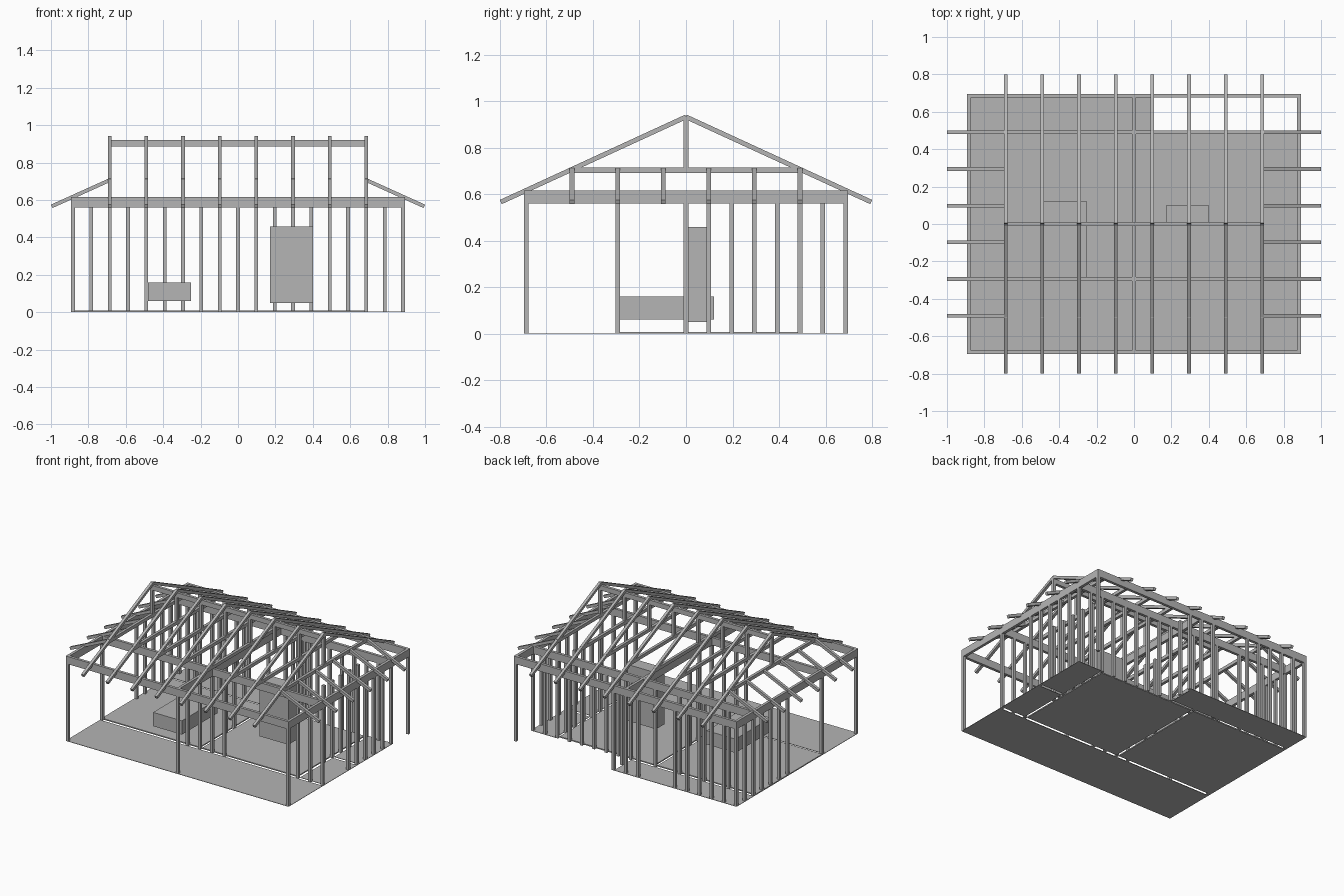
import bpy, bmesh, math
from mathutils import Matrix, Vector

cube = bpy.data.objects.get("Cube")
if cube:
    bpy.data.objects.remove(cube, do_unlink=True)

GREY = (0.46, 0.46, 0.46, 1)
mat = bpy.data.materials.new("plain grey")
mat.use_nodes = True
mat.diffuse_color = GREY
mat.node_tree.nodes["Principled BSDF"].inputs["Base Color"].default_value = GREY

U = 0.098            # framing module
W = 0.02             # timber width
EX, EY = 9 * U, 7 * U
POST_TOP, BEAM_TOP = 0.56, 0.615
RIDGE_Z, EAVE_Z = 0.932, 0.566
FRONT, BACK = -3 * U, 5 * U


def make(name, build):
    """Create one object whose mesh is filled by build(bm)."""
    bm = bmesh.new()
    build(bm)
    mesh = bpy.data.meshes.new(name)
    bm.to_mesh(mesh)
    bm.free()
    mesh.materials.append(mat)
    bpy.context.collection.objects.link(bpy.data.objects.new(name, mesh))


def box(bm, x0, x1, y0, y1, z0, z1):
    size = Matrix.Diagonal((x1 - x0, y1 - y0, z1 - z0, 1))
    centre = Vector((x0 + x1, y0 + y1, z0 + z1)) / 2
    bmesh.ops.create_cube(bm, size=1, matrix=Matrix.Translation(centre) @ size)


def boxes(name, items):
    def build(bm):
        for item in items:
            box(bm, *item)
    make(name, build)


def timber(bm, a, b, depth=W):
    """Square-cut sloping timber between two points."""
    a, b = Vector(a), Vector(b)
    along = (b - a).normalized()
    side = Vector((0, 0, 1)).cross(along).normalized()
    up = along.cross(side)
    frame = Matrix((along, side, up)).transposed().to_4x4()
    size = Matrix.Diagonal(((b - a).length, W, depth, 1))
    bmesh.ops.create_cube(bm, size=1, matrix=Matrix.Translation((a + b) / 2) @ frame @ size)


def posts(name, spots):
    h = W / 2
    boxes(name, [(x * U - h, x * U + h, y * U - h, y * U + h, 0, POST_TOP) for x, y in spots])


def beam_x(y, x0=-EX, x1=EX, z0=POST_TOP, z1=BEAM_TOP):
    return (x0 - W / 2, x1 + W / 2, y - W / 2, y + W / 2, z0, z1)


def beam_y(x, y0=-EY, y1=EY, z0=POST_TOP, z1=BEAM_TOP):
    return (x - W / 2, x + W / 2, y0 - W / 2, y1 + W / 2, z0, z1)


# Floors: raised rooms with low slabs around them, split along the wall lines
g = W / 2
LOW, HIGH = 0.003, 0.008
boxes("porch_floor", [(-EX - g, EX + g, -EY - g, FRONT - g, 0, LOW)])
boxes("room_floors", [
    (-EX - g, -U - g, FRONT + g, BACK - g, 0, HIGH),
    (-U + g, 7 * U - g, FRONT + g, BACK - g, 0, HIGH),
])
boxes("service_floors", [
    (7 * U + g, EX + g, FRONT + g, U - g, 0, LOW),
    (7 * U + g, EX + g, U + g, BACK + g, 0, LOW),
    (-EX - g, U - g, BACK + g, EY + g, 0, LOW),
])

# Posts, in module steps
posts("porch_posts", [(-9, -7), (0, -7), (9, -7)])
posts("front_wall_posts", [(x, -3) for x in (-9, -2, -1, 0, 1, 7, 8, 9)])
posts("back_wall_posts", [(x, 7) for x in (-9, -8, -7, -6, -5, -4, -1, 0, 1, 9)])
posts("recessed_wall_posts", [(x, 5) for x in range(1, 10)] + [(1, 6)])
posts("left_wall_posts", [(9, y) for y in range(0, 5)])
posts("right_wall_posts", [(-9, y) for y in range(1, 7)])
posts("inner_wall_posts", [(-1, 0), (-1, 1), (-1, 5), (-3, 5), (-5, 5), (-7, 5)]
      + [(7, y) for y in range(0, 5)])

# Beams over the walls
boxes("wall_beams", [beam_x(y) for y in (-EY, FRONT, BACK, EY)]
      + [beam_y(x) for x in (-EX, 0, EX)])

# Roof trusses: tie, king post and a pair of rafters on each line
lines = [x * U for x in range(-7, 8, 2)]
boxes("ridge_beam", [beam_x(0, -7 * U, 7 * U, 0.885, 0.92)])
boxes("tie_beams", [beam_y(x, -5 * U, 5 * U, 0.69, 0.714) for x in lines])
boxes("king_posts", [beam_y(x, 0, 0, 0.714, 0.925) for x in lines])


def main_rafters(bm):
    for x in lines:
        for s in (-1, 1):
            timber(bm, (x, 0, RIDGE_Z), (x, s * 0.796, EAVE_Z))


def side_rafters(bm):
    for y in range(-5, 6, 2):
        for s in (-1, 1):
            timber(bm, (s * 7 * U, y * U, 0.706), (s * 0.996, y * U, EAVE_Z))


make("main_rafters", main_rafters)
make("side_rafters", side_rafters)

# Furniture blocks
boxes("low_bed", [(-0.48, -0.25, -0.285, 0.12, 0.06, 0.16)])
boxes("tall_cabinet", [(0.17, 0.40, 0.005, 0.1, 0.05, 0.458)])
